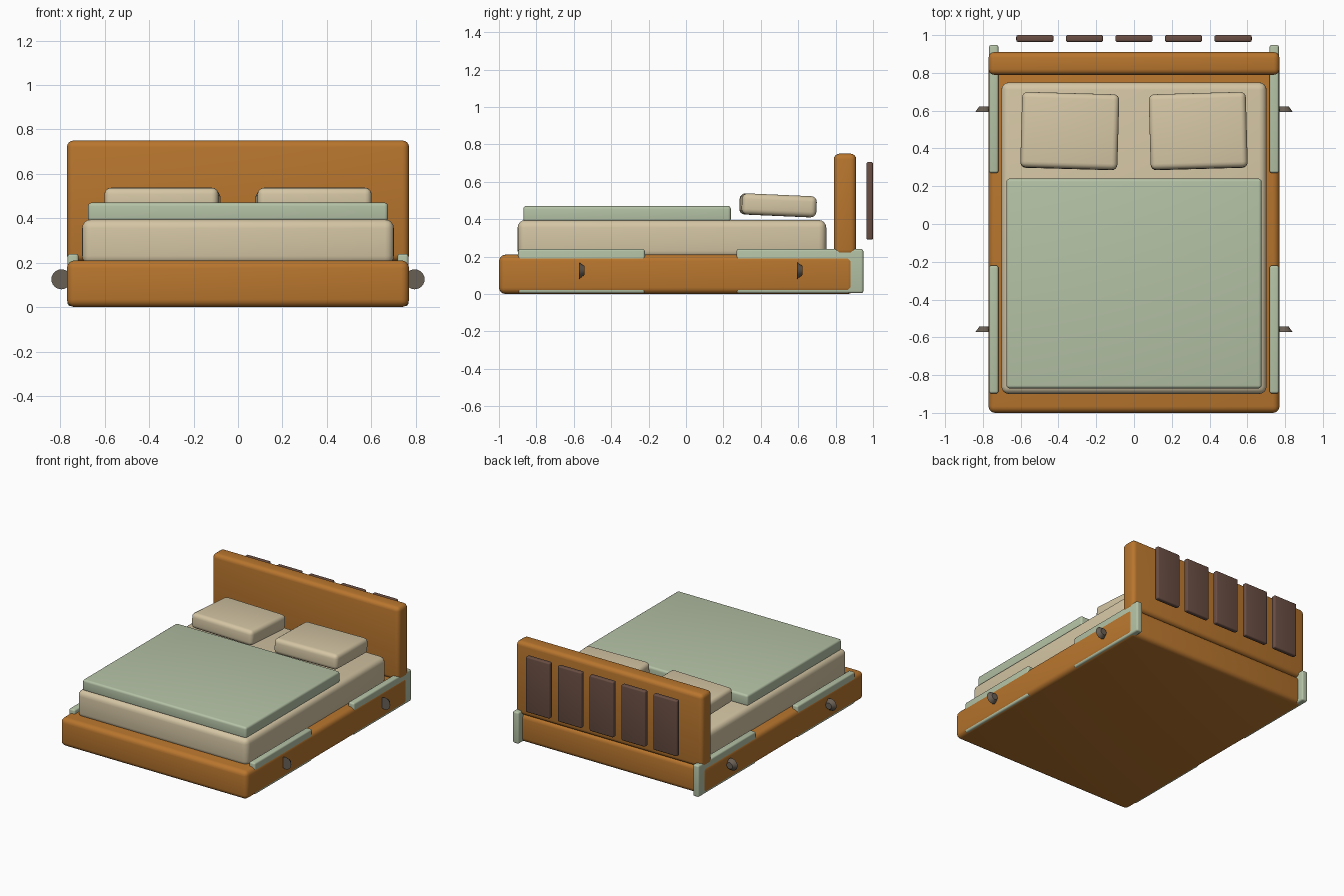
import bpy, math

if "Cube" in bpy.data.objects:
    bpy.data.objects.remove(bpy.data.objects["Cube"])


def mat(name, rgb):
    m = bpy.data.materials.new(name)
    m.diffuse_color = (*rgb, 1)
    m.use_nodes = True
    m.node_tree.nodes["Principled BSDF"].inputs["Base Color"].default_value = m.diffuse_color
    return m


WOOD = mat("honey wood", (0.48, 0.18, 0.027))
CREAM = mat("cream linen", (0.66, 0.56, 0.37))
SAGE = mat("sage green", (0.46, 0.54, 0.38))
BROWN = mat("dark brown", (0.14, 0.075, 0.055))
GREY = mat("warm grey", (0.14, 0.115, 0.09))


def finish(ob, name, m, bevel):
    ob.name = name
    ob.data.materials.append(m)
    if bevel:
        b = ob.modifiers.new("Bevel", "BEVEL")
        b.width, b.segments = bevel, 4
        bpy.ops.object.modifier_apply(modifier="Bevel")
    bpy.ops.object.shade_smooth_by_angle(angle=math.radians(35))


def box(name, x, y, z, m, bevel, rot=(0, 0, 0)):
    """Rounded box from (min, max) ranges, optionally turned about its centre."""
    bpy.ops.mesh.primitive_cube_add(size=1, location=[sum(r) / 2 for r in (x, y, z)])
    ob = bpy.context.object
    ob.scale = [r[1] - r[0] for r in (x, y, z)]
    bpy.ops.object.transform_apply(location=False, rotation=False, scale=True)
    ob.rotation_euler = [math.radians(a) for a in rot]
    finish(ob, name, m, bevel)


# Frame, headboard, bedding
box("bed_base", (-.77, .77), (-1, .9), (0, .21), WOOD, .035)
box("headboard", (-.77, .77), (.79, .91), (.205, .75), WOOD, .03)
box("mattress", (-.702, .702), (-.9, .75), (.19, .395), CREAM, .04)
box("blanket", (-.675, .675), (-.87, .24), (.385, .47), SAGE, .016)

for s, side in ((-1, "left"), (1, "right")):
    # Pillow, slightly tilted and turned
    c = .34 * s
    box("pillow_" + side, (c - .257, c + .257), (.292, .692), (.417, .53),
        CREAM, .03, (-2.5, 0, 1.6 * s))
    # Side panels and round knobs
    for end, y, ky in (("front", (-.897, -.22), -.558), ("back", (.27, .948), .608)):
        xs = sorted((.718 * s, .767 * s))
        box(f"side_panel_{side}_{end}", xs, y, (0.004, .24), SAGE, .012)
        bpy.ops.mesh.primitive_cone_add(vertices=24, radius1=.045, radius2=.024, depth=.029,
                                        location=(.795 * s, ky, .125),
                                        rotation=(-math.pi / 2, 0, 0))
        finish(bpy.context.object, f"knob_{side}_{end}", GREY, 0)

# Slats behind the headboard
for i in range(5):
    c = (i - 2) * .2625
    box(f"back_slat_{i + 1}", (c - .0985, c + .0985), (.964, 1), (.29, .705), BROWN, .01)
